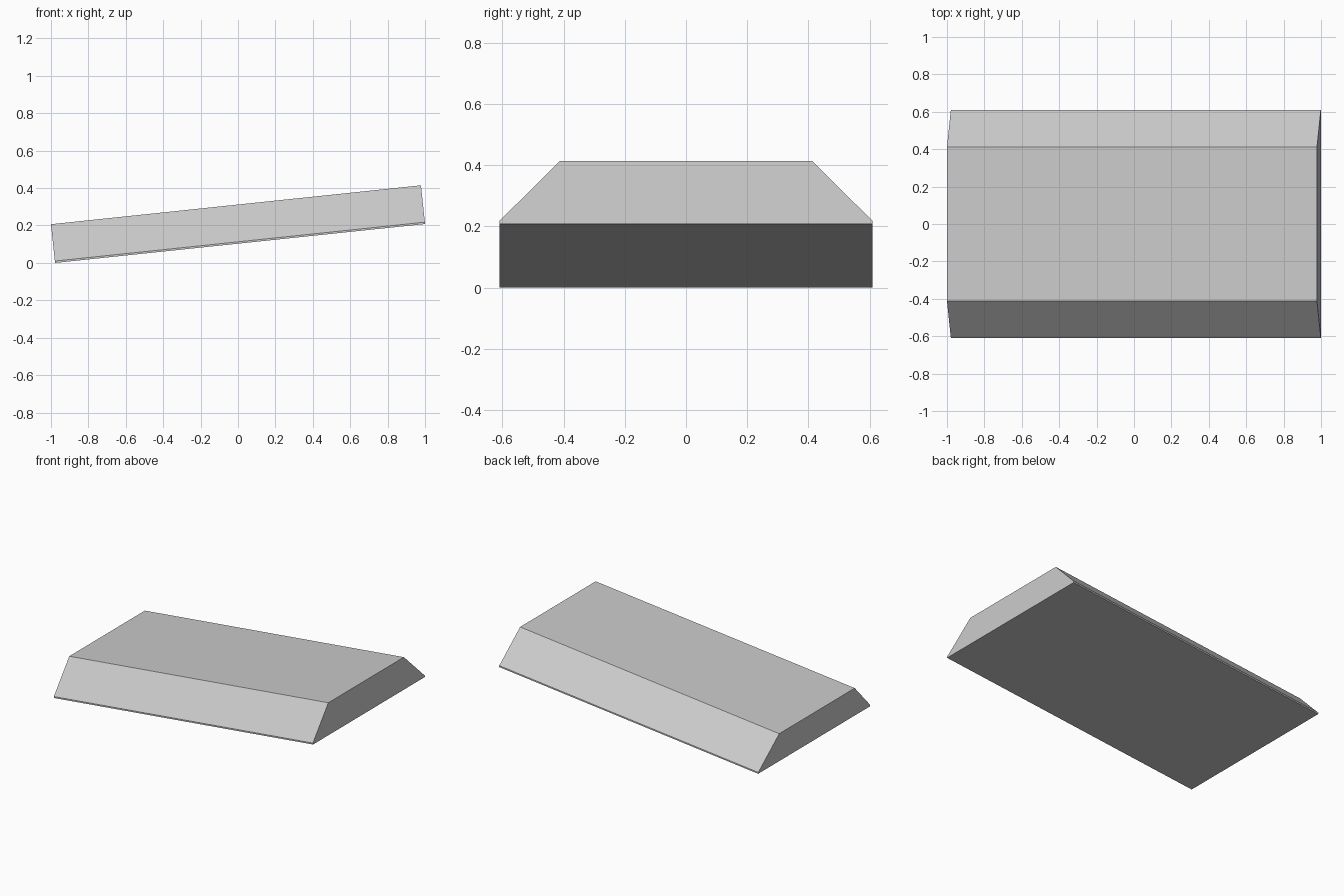
import bpy, bmesh, math
from mathutils import Matrix

if "Cube" in bpy.data.objects:
    bpy.data.objects.remove(bpy.data.objects["Cube"])

TILT = math.radians(6)
LENGTH, HEIGHT = 1.989, 0.208
# lift the tilted slab so its lowest corner rests on the ground
CENTRE_Z = (LENGTH * math.sin(TILT) + HEIGHT * math.cos(TILT)) / 2
POSE = (Matrix.Translation((0, 0, CENTRE_Z)) @ Matrix.Rotation(-TILT, 4, 'Y')
        @ Matrix.Translation((0, 0, -HEIGHT / 2)))


def prism(name, half_profile):
    """Mirror a (y, z) half profile and extrude it along the slab's length."""
    outline = half_profile + [(-y, z) for y, z in reversed(half_profile)]
    bm = bmesh.new()
    face = bm.faces.new([bm.verts.new((-LENGTH / 2, y, z)) for y, z in outline])
    ext = bmesh.ops.extrude_face_region(bm, geom=[face], use_keep_orig=True)
    moved = [g for g in ext['geom'] if isinstance(g, bmesh.types.BMVert)]
    bmesh.ops.translate(bm, verts=moved, vec=(LENGTH, 0, 0))
    bmesh.ops.recalc_face_normals(bm, faces=bm.faces)
    bm.transform(POSE)
    mesh = bpy.data.meshes.new(name)
    bm.to_mesh(mesh)
    bm.free()
    obj = bpy.data.objects.new(name, mesh)
    bpy.context.collection.objects.link(obj)
    return obj


# sloped body with a thin vertical lip along the bottom edges
prism("sloped_slab", [(0.61, 0), (0.61, 0.01), (0.412, HEIGHT)])
